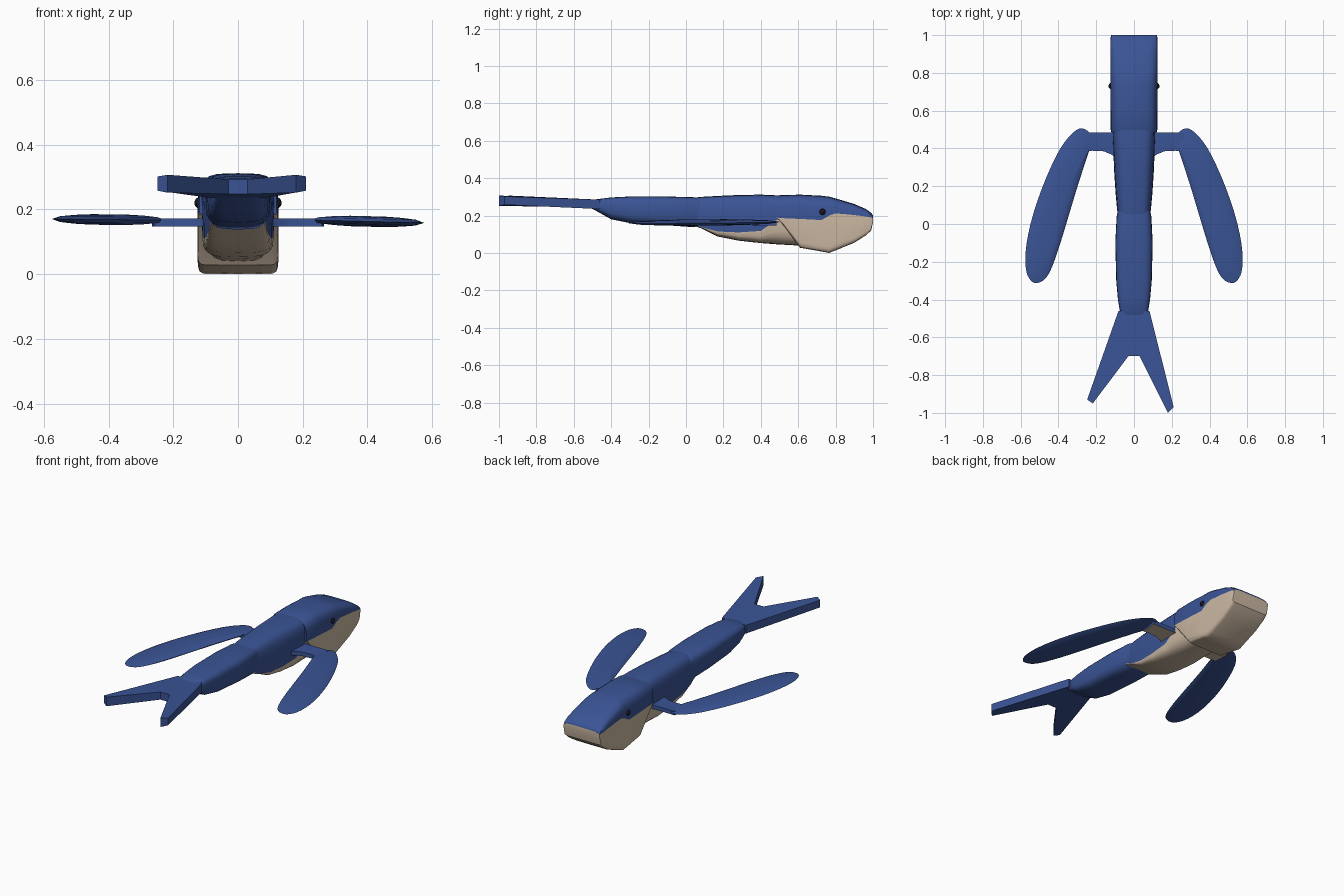
import bpy, bmesh, math

if "Cube" in bpy.data.objects:
    bpy.data.objects.remove(bpy.data.objects["Cube"])

def material(name, rgb):
    m = bpy.data.materials.new(name)
    m.diffuse_color = (*rgb, 1)
    m.use_nodes = True
    m.node_tree.nodes["Principled BSDF"].inputs["Base Color"].default_value = m.diffuse_color
    return m

BLUE = material("ocean blue", (0.042, 0.088, 0.30))
BEIGE = material("belly beige", (0.60, 0.48, 0.365))
BLACK = material("eye black", (0.008, 0.008, 0.012))

def finish(name, bm, mats, angle=35):
    bmesh.ops.recalc_face_normals(bm, faces=bm.faces)
    me = bpy.data.meshes.new(name)
    bm.to_mesh(me)
    bm.free()
    for m in mats:
        me.materials.append(m)
    ob = bpy.data.objects.new(name, me)
    bpy.context.collection.objects.link(ob)
    bpy.ops.object.select_all(action='DESELECT')
    ob.select_set(True)
    bpy.context.view_layer.objects.active = ob
    bpy.ops.object.shade_smooth_by_angle(angle=math.radians(angle))
    return ob

def loft(name, stations, n_up, n_low, mats, cap=0, seg=12):
    """Rounded-box sections along y: (y, half width, top, colour seam, bottom)."""
    bm = bmesh.new()
    rings = []
    for y, w, top, seam, bot in stations:
        ring = []
        for i in range(2 * seg):
            a = math.pi * i / seg
            n = n_up if i <= seg else n_low
            c, s = math.cos(a), math.sin(a)
            x = w * math.copysign(abs(c) ** (2 / n), c)
            h = (top - seam) if i <= seg else (seam - bot)
            z = seam + h * math.copysign(abs(s) ** (2 / n), s)
            if i in (0, seg):
                z = seam
            ring.append(bm.verts.new((x, y, z)))
        rings.append(ring)
    k = 2 * seg
    for a, b in zip(rings, rings[1:]):
        for i in range(k):
            f = bm.faces.new((a[i], a[(i + 1) % k], b[(i + 1) % k], b[i]))
            f.material_index = 0 if i < seg else len(mats) - 1
    for r in (rings[0], rings[-1]):
        bm.faces.new(r).material_index = 0
    bm.faces.ensure_lookup_table()
    bm.faces[-1].material_index = cap
    return finish(name, bm, mats)

# Head with square jaw
loft("head", [
    (0.485, .120, .303, .189, .186), (0.50, .124, .309, .187, .175),
    (0.61, .125, .312, .182, .028), (0.725, .125, .306, .176, .008),
    (0.765, .125, .301, .200, .000), (0.80, .125, .292, .212, .014),
    (0.90, .125, .262, .203, .055), (0.96, .125, .236, .195, .093),
    (0.99, .123, .215, .190, .120), (1.00, .121, .200, .187, .165)],
    4, 14, [BLUE, BEIGE], cap=1)

# Chest with pale belly
loft("chest", [
    (0.03, .083, .294, .165, .150), (0.08, .090, .300, .138, .132),
    (0.17, .098, .305, .115, .088), (0.28, .105, .310, .110, .066),
    (0.40, .110, .312, .118, .053), (0.49, .112, .308, .180, .046),
    (0.60, .108, .300, .180, .040)],
    4.5, 3.5, [BLUE, BEIGE])

# Rear body
loft("rear_body", [
    (-0.505, .060, .275, .255, .238), (-0.48, .072, .287, .25, .225),
    (-0.40, .085, .297, .24, .180), (-0.30, .094, .302, .23, .160),
    (-0.10, .099, .302, .22, .148), (0.04, .092, .298, .22, .138),
    (0.09, .082, .290, .22, .150)],
    4, 3.5, [BLUE])

# Forked tail: x, y, top z, bottom z
pts = [(-.082, -.46, .285, .235), (.082, -.46, .285, .235),
       (.21, -.97, .302, .258), (.18, -1.0, .307, .252),
       (.03, -.70, .293, .247), (-.03, -.70, .293, .247),
       (-.218, -.95, .307, .252), (-.248, -.93, .302, .258)]
bm = bmesh.new()
up = [bm.verts.new((x, y, t)) for x, y, t, b in pts]
lo = [bm.verts.new((x, y, b)) for x, y, t, b in pts]
for q in ((0, 1, 4, 5), (1, 2, 3, 4), (0, 5, 6, 7)):
    bm.faces.new([up[i] for i in q])
    bm.faces.new([lo[i] for i in reversed(q)])
for i in range(8):
    j = (i + 1) % 8
    bm.faces.new((up[i], lo[i], lo[j], up[j]))
finish("tail_fluke", bm, [BLUE])

# Flippers: lens-shaped blades from a smoothed outline
outline = [(.235, .48), (.27, .505), (.315, .49), (.39, .40), (.475, .22), (.54, .03),
           (.572, -.13), (.572, -.24), (.55, -.295), (.52, -.312), (.475, -.295),
           (.435, -.23), (.38, -.07), (.305, .18), (.24, .38), (.222, .43)]

def smooth_closed(p, times=2):
    for _ in range(times):
        n = len(p)
        out = []
        for i in range(n):
            a, b, c, d = (p[(i + k) % n] for k in (-1, 0, 1, 2))
            out += [b, tuple((9 * (b[j] + c[j]) - a[j] - d[j]) / 16 for j in (0, 1))]
        p = out
    return p

outline = smooth_closed(outline)

def flipper(side, name):
    bm = bmesh.new()
    cx, cy = .40, .10
    n = len(outline)
    height = lambda x: .167 - (.025 * (x - .24) if side > 0 else -.01 * (x - .24))
    edge = [bm.verts.new((side * x, y, height(x))) for x, y in outline]
    for sgn in (1, -1):
        prev = edge
        for s in (.85, .6, .3):
            ring = []
            for x, y in outline:
                px, py = cx + (x - cx) * s, cy + (y - cy) * s
                ring.append(bm.verts.new((side * px, py, height(px) + sgn * .017 * math.sqrt(1 - s * s))))
            for i in range(n):
                j = (i + 1) % n
                bm.faces.new((prev[i], prev[j], ring[j], ring[i]))
            prev = ring
        bm.faces.new(prev)
    finish(name, bm, [BLUE], 50)

    # Short arm joining the flipper to the body, pale underneath
    bm = bmesh.new()
    arm = [(.08, .485), (.265, .485), (.26, .385), (.22, .388), (.16, .385), (.12, .368), (.08, .34)]
    t = [bm.verts.new((side * x, y, .172)) for x, y in arm]
    b = [bm.verts.new((side * x, y, .148)) for x, y in arm]
    bm.faces.new(t)
    bm.faces.new(b).material_index = 1
    for i in range(len(arm)):
        j = (i + 1) % len(arm)
        bm.faces.new((t[i], t[j], b[j], b[i]))
    finish(name + "_arm", bm, [BLUE, BEIGE])

    # Eye
    bm = bmesh.new()
    bmesh.ops.create_uvsphere(bm, u_segments=16, v_segments=10, radius=.018)
    bmesh.ops.translate(bm, verts=bm.verts, vec=(side * .117, .73, .22))
    finish(name.replace("flipper", "eye"), bm, [BLACK], 60)

flipper(1, "right_flipper")
flipper(-1, "left_flipper")
